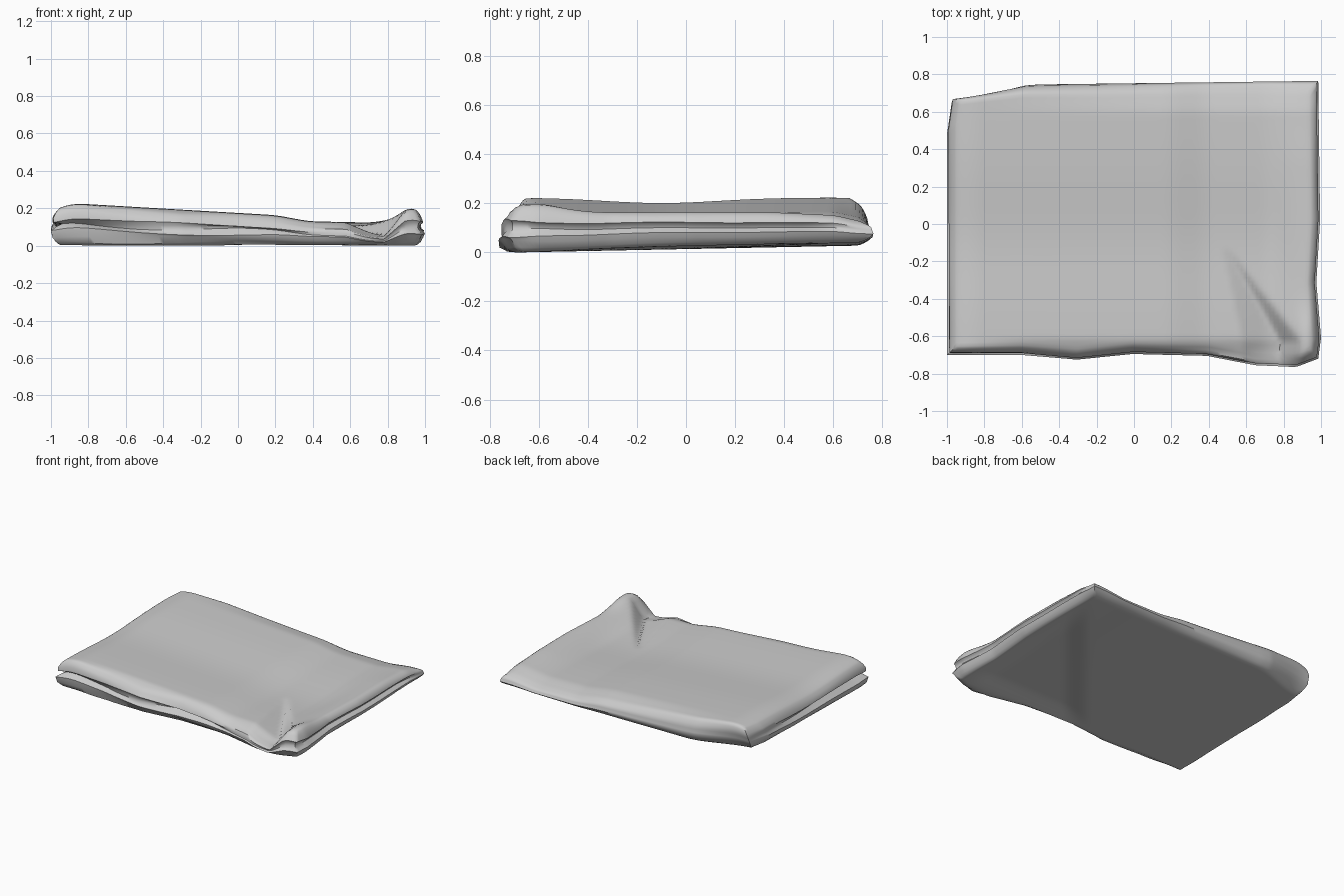
import bpy, bmesh, math

old = bpy.data.objects.get("Cube")
if old:
    bpy.data.objects.remove(old, do_unlink=True)

NX, NY = 90, 70


def curve(points, t):
    """Piecewise linear curve through (t, value) points."""
    if t <= points[0][0]:
        return points[0][1]
    for (a, p), (b, q) in zip(points, points[1:]):
        if t <= b:
            return p + (q - p) * (t - a) / (b - a)
    return points[-1][1]


def smooth(a, b, t):
    t = min(1, max(0, (t - a) / (b - a)))
    return t * t * (3 - 2 * t)


# Outline of the folded cloth: each edge is slightly crooked
FRONT = [(-1, -.7), (-.6, -.7), (-.3, -.725), (0, -.695), (.4, -.705), (.66, -.755), (.88, -.765), (1, -.72)]
BACK = [(-1, .695), (-.6, .745), (1, .765)]
RIGHT = [(-1, -1), (.75, -1), (1, -.975)]
LEFT = [(-1, .985), (-.85, 1), (-.45, .975), (0, .995), (1, .985)]
TOP = [(-1, .185), (-.93, .215), (-.86, .227), (-.4, .2), (.2, .165), (.38, .132), (.72, .125), (.9, .165), (1, .165)]


def outline(u, v):
    x0, x1 = curve(RIGHT, v), curve(LEFT, v)
    y0, y1 = curve(FRONT, u), curve(BACK, u)
    return x0 + (x1 - x0) * (u + 1) / 2, y0 + (y1 - y0) * (v + 1) / 2


def top_height(x, y):
    z = sum(curve(TOP, x + d) for d in (-.04, -.02, 0, .02, .04)) / 5
    # Shallow bowl across the middle, and a lower back edge
    z -= .022 * math.exp(-((y + .1) / .33) ** 2) * smooth(.95, .7, x)
    z -= .025 * smooth(.58, .74, y) * smooth(-1.1, .2, x)
    z -= .012 * smooth(.3, .65, y) * smooth(.7, .95, x)
    z -= .025 * smooth(-.6, -.7, y) * smooth(-.95, -.5, x) * smooth(.9, .6, x)
    # Raised front corner beside a sharp pinched crease
    z += .035 * math.exp(-((x - .92) / .07) ** 2 - ((y + .62) / .15) ** 2)
    along = min(1, max(0, (-.13 - y) / .5))
    offset = x - .49 - .29 * along
    width = .02 + (.18 if offset < 0 else .09) * along
    return z - .08 * along * max(0, 1 - abs(offset) / width)


def bottom_height(x, y):
    return .015 + .02 * y + .004 * smooth(-.7, -1, x) + .012 * smooth(.3, 1, x) * smooth(-.7, .1, y)


def under_height(x, y):
    # Underside is dished beyond a diagonal crease, inside a low rim
    beyond = .77 * (x - .22) - .64 * (y + .2)
    dish = smooth(0, .18, beyond) * smooth(-.7, -.5, y) * smooth(.97, .75, x)
    base = bottom_height(x, y)
    return max(base, min(base + .03 * dish, top_height(x, y) - .01))


def fold_depth(u, v):
    """How far the gap between the folded layers reaches in."""
    edge = max(abs(u), abs(v))
    if v == edge:
        return 0
    if v == -edge:
        return .45 - .3 * u + .2 * math.sin(7 * u + 1)
    return .4 * (1 - v) if u < 0 else .35 * smooth(1, .6, v)


# Side profile: inset, height share, share of the fold gap
PROFILE = [(.06, 1, 0), (.045, .97, 0), (.03, .9, 0), (.016, .8, 0), (.008, .7, .1),
           (.006, .62, .75), (.004, .54, 1), (.002, .47, .5), (0, .4, 0), (.01, .26, 0),
           (.027, .11, 0), (.045, .03, 0), (.06, 0, 0)]


def level_outline(u, v, inset, share, gap):
    """Outline point at one level; front and back edges are rounder."""
    pull = .07 * gap * fold_depth(u, v) if gap else 0
    x, y = outline(u * (1 - .85 * inset - pull), v * (1 - (1.35 + .25 * u) * inset - pull))
    # The lower layer is cut back at the high back corner
    return x, y - .08 * (1 - share) * smooth(-.5, -1, u) * smooth(0, 1, v)


def place(u, v, inset, share, gap):
    x, y = level_outline(u, v, inset, share, gap)
    if .1 < share < .9:
        front = smooth(-.8, -1, v)
        share += front * .05 * math.sin(5 * u + 14 * share) + .02 * math.sin(6 * v + 3 * u)
    low, high = bottom_height(x, y), top_height(x, y)
    return x, y, low + share * (high - low)


bm = bmesh.new()


def sheet(level, height, flip):
    grid = []
    for j in range(NY + 1):
        row = []
        for i in range(NX + 1):
            x, y = level_outline(2 * i / NX - 1, 2 * j / NY - 1, *level)
            row.append(bm.verts.new((x, y, height(x, y))))
        grid.append(row)
    for j in range(NY):
        for i in range(NX):
            f = [grid[j][i], grid[j][i + 1], grid[j + 1][i + 1], grid[j + 1][i]]
            bm.faces.new(f[::-1] if flip else f)
    return grid


# Top and bottom sheets, joined by rings that follow the side profile
top = sheet(PROFILE[0], top_height, False)
under = sheet(PROFILE[-1], under_height, True)
rim = ([(i, 0) for i in range(NX)] + [(NX, j) for j in range(NY)]
       + [(i, NY) for i in range(NX, 0, -1)] + [(0, j) for j in range(NY, 0, -1)])
rings = [[top[j][i] for i, j in rim]]
for level in PROFILE[1:-1]:
    rings.append([bm.verts.new(place(2 * i / NX - 1, 2 * j / NY - 1, *level)) for i, j in rim])
rings.append([under[j][i] for i, j in rim])
for upper, lower in zip(rings, rings[1:]):
    for k in range(len(rim)):
        n = (k + 1) % len(rim)
        bm.faces.new((upper[k], lower[k], lower[n], upper[n]))
bmesh.ops.recalc_face_normals(bm, faces=bm.faces)

# Rest the cloth on the ground
lowest = min(v.co.z for v in bm.verts)
for v in bm.verts:
    v.co.z -= lowest

mesh = bpy.data.meshes.new("folded_cloth")
bm.to_mesh(mesh)
bm.free()
cloth = bpy.data.objects.new("folded_cloth", mesh)
bpy.context.collection.objects.link(cloth)

grey = bpy.data.materials.new("light_grey_cloth")
grey.use_nodes = True
colour = (.6, .6, .6, 1)
grey.diffuse_color = colour
grey.node_tree.nodes["Principled BSDF"].inputs["Base Color"].default_value = colour
mesh.materials.append(grey)

bpy.ops.object.select_all(action='DESELECT')
cloth.select_set(True)
bpy.context.view_layer.objects.active = cloth
bpy.ops.object.shade_smooth_by_angle(angle=math.radians(45))
